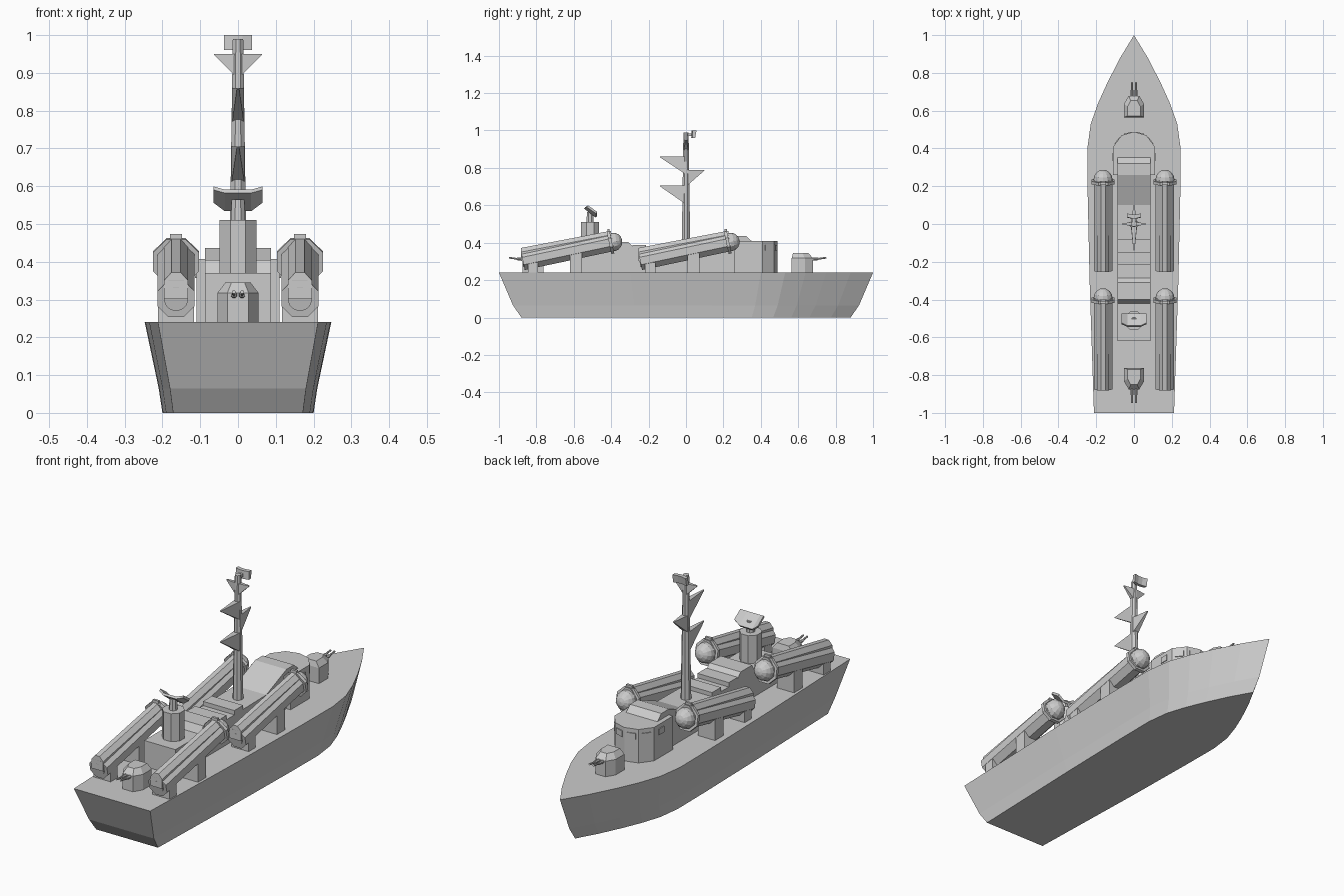
import bpy, bmesh, math
from mathutils import Vector, Matrix

cube = bpy.data.objects.get("Cube")
if cube:
    bpy.data.objects.remove(cube, do_unlink=True)

DECK = 0.24


def finish(name, bm):
    bmesh.ops.recalc_face_normals(bm, faces=bm.faces)
    mesh = bpy.data.meshes.new(name)
    bm.to_mesh(mesh)
    bm.free()
    ob = bpy.data.objects.new(name, mesh)
    bpy.context.collection.objects.link(ob)
    return ob


def loft(name, rings):
    """Skin a stack of equal-length point rings and cap both ends."""
    bm = bmesh.new()
    rows = [[bm.verts.new(p) for p in ring] for ring in rings]
    n = len(rows[0])
    for a, b in zip(rows, rows[1:]):
        for i in range(n):
            j = (i + 1) % n
            bm.faces.new((a[i], a[j], b[j], b[i]))
    bm.faces.new(rows[0])
    bm.faces.new(rows[-1])
    return finish(name, bm)


def box(name, x, y, z, matrix=None):
    """Box from (min, max) pairs, optionally moved by a matrix."""
    ob = loft(name, [[(x[0], y[0], h), (x[1], y[0], h), (x[1], y[1], h), (x[0], y[1], h)] for h in z])
    if matrix:
        ob.matrix_world = matrix
    return ob


def mirrored(half):
    """Close a half outline, listed from the rear to the nose, across x = 0."""
    return half + [(-x, y) for x, y in reversed(half) if x > 0]


def level(outline, z, sx=1, sy=1, oy=0):
    return [(x * sx, y * sy + oy, z) for x, y in outline]


def tube(name, start, end, r1, r2, sides=8):
    bm = bmesh.new()
    a, b = Vector(start), Vector(end)
    d = b - a
    turn = Matrix.Rotation(math.pi / sides, 4, 'Z')
    place = Matrix.Translation((a + b) / 2) @ d.to_track_quat('Z', 'Y').to_matrix().to_4x4() @ turn
    bmesh.ops.create_cone(bm, cap_ends=True, segments=sides, radius1=r1, radius2=r2,
                          depth=d.length, matrix=place)
    return finish(name, bm)


# Hull
deck_line = mirrored([(0.212, -1), (0.235, -0.3), (0.245, 0.15), (0.247, 0.4), (0.229, 0.53),
                      (0.19, 0.64), (0.14, 0.75), (0.073, 0.88), (0, 1)])
loft("hull", [level(deck_line, 0, 0.81, 0.88), level(deck_line, 0.065, 0.85, 0.925),
              level(deck_line, DECK)])

# Deckhouse, from aft block to the raised bridge roof
side = [(-0.62, DECK), (-0.62, 0.37), (-0.42, 0.37), (-0.40, 0.405), (-0.31, 0.405), (-0.27, 0.365),
        (0.10, 0.37), (0.26, 0.437), (0.32, 0.437), (0.355, 0.405), (0.355, DECK)]
loft("deckhouse", [[(x, y, z) for y, z in side] for x in (-0.087, 0.087)])
for y in (-0.25, -0.118):
    box("deckhouse_vent", (-0.087, 0.087), (y - 0.035, y + 0.035), (0.36, 0.388))

# Bridge with window frames
bridge = mirrored([(0.11, 0.26), (0.11, 0.41), (0.065, 0.47), (0, 0.488)])
loft("bridge", [level(bridge, DECK), level(bridge, 0.408)])
walls = [((0.11, 0.31), (0.11, 0.40)), ((0.11, 0.41), (0.065, 0.47)), ((0.065, 0.47), (0, 0.488))]
for s in (-1, 1):
    for (x1, y1), (x2, y2) in walls:
        spot = Matrix.Translation((s * (x1 + x2) / 2, (y1 + y2) / 2, 0.372))
        turn = Matrix.Rotation(math.atan2(y2 - y1, s * (x2 - x1)), 4, 'Z')
        box("bridge_window", (-0.021, 0.021), (-0.004, 0.004), (-0.015, 0.015), spot @ turn)

# Mast with fin-shaped yards
loft("mast", [[(r * math.cos(a), r * math.sin(a), z) for a in [math.pi * (k + 0.5) / 4 for k in range(8)]]
              for r, z in ((0.025, 0.36), (0.015, 0.99))])


def yard(direction, reach, top, drop, width):
    d = Vector(direction)
    across = Vector((-d.y, d.x, 0))
    rings = []
    for out, w, h in ((0, width, drop), (reach, 0.003, 0.003)):
        base = d * out + Vector((0, 0, top))
        low = base - Vector((0, 0, h))
        rings.append([base - across * w, base + across * w, low + across * w, low - across * w])
    loft("mast_yard", rings)


yard((0, -1, 0), 0.14, 0.86, 0.095, 0.016)
yard((0, 1, 0), 0.10, 0.79, 0.09, 0.016)
yard((0, -1, 0), 0.14, 0.705, 0.10, 0.018)
for s in (-1, 1):
    yard((s, 0, 0), 0.063, 0.95, 0.065, 0.012)
box("mast_antenna_arm", (-0.008, 0.008), (0, 0.03), (0.97, 0.985))
loft("mast_antenna", [[(x, 0.028 + b, 0.96), (x, 0.043 + b, 0.96), (x, 0.05 + b, 1), (x, 0.03 + b, 1)]
                      for x, b in ((-0.037, 0.006), (-0.012, 0), (0.012, 0), (0.037, 0.006))])

# Radar tower and bent dish
tube("radar_tower", (0, -0.513, 0.36), (0, -0.513, 0.51), 0.053, 0.053)
tube("radar_neck", (0, -0.513, 0.50), (0, -0.513, 0.565), 0.021, 0.018)
rings = []
for x, bend, trim in ((-0.065, 0.014, 0.014), (-0.035, 0, 0), (0.035, 0, 0), (0.065, 0.014, 0.014)):
    high = Vector((x, -0.545 + bend, 0.582 + bend * 0.6))
    low = Vector((x, -0.482 + bend - trim, 0.534 + bend * 0.6 + trim))
    skin = Vector((0, 0.007, 0.009))
    rings.append([high, low, low + skin, high + skin])
loft("radar_dish", rings)

# Gun turrets, one facing the bow and one facing the stern
plan = mirrored([(0.054, -0.055), (0.054, 0.015), (0.028, 0.058)])
for name, y, facing in (("bow", 0.62, 1), ("stern", -0.817, -1)):
    loft(name + "_turret", [level(plan, DECK, 1, facing, y), level(plan, 0.318, 1, facing, y),
                            level(plan, 0.345, 0.62, 0.72 * facing, y - 0.008 * facing)])
    for x in (-0.011, 0.011):
        points = [(x, y + facing * d, z) for d, z in ((0.03, 0.31), (0.088, 0.314), (0.13, 0.32))]
        tube(name + "_gun_sleeve", points[0], points[1], 0.009, 0.008)
        tube(name + "_gun_barrel", points[1], points[2], 0.005, 0.005)

# Missile launchers: sloped tube, top rail, flange, dome and legs
for s in (-1, 1):
    for oy in (0, 0.627):
        x = s * 0.164
        rear, fore = Vector((x, oy - 0.872, 0.302)), Vector((x, oy - 0.39, 0.404))
        axis = (fore - rear).normalized()
        tube("launcher_tube", rear, fore, 0.053, 0.053)
        tube("launcher_nozzle", rear - axis * 0.004, rear + axis * 0.02, 0.032, 0.032, 16)
        tube("launcher_flange", fore - axis * 0.022, fore - axis * 0.006, 0.066, 0.066)
        loft("launcher_rail", [[(x + w, p.y - 0.01, p.z + h) for w, h in
                                ((-0.032, 0), (-0.032, t - 0.022), (-0.012, t), (0.012, t),
                                 (0.032, t - 0.022), (0.032, 0))]
                               for p, t in ((rear, 0.07), (fore, 0.06))])
        # Raised tab on the flange
        box("launcher_flange_tab", (x - 0.016, x + 0.016), (fore.y - 0.03, fore.y - 0.018),
            (fore.z, fore.z + 0.07))
        bm = bmesh.new()
        tilt = axis.to_track_quat('Z', 'Y').to_matrix().to_4x4()
        bmesh.ops.create_uvsphere(bm, u_segments=12, v_segments=8, radius=0.05,
                                  matrix=Matrix.Translation(fore) @ tilt)
        finish("launcher_dome", bm)
        for y0, y1, top in ((-0.845, -0.79, 0.295), (-0.62, -0.555, 0.345)):
            box("launcher_leg", (x - 0.048, x + 0.048), (oy + y0, oy + y1), (DECK, top))
